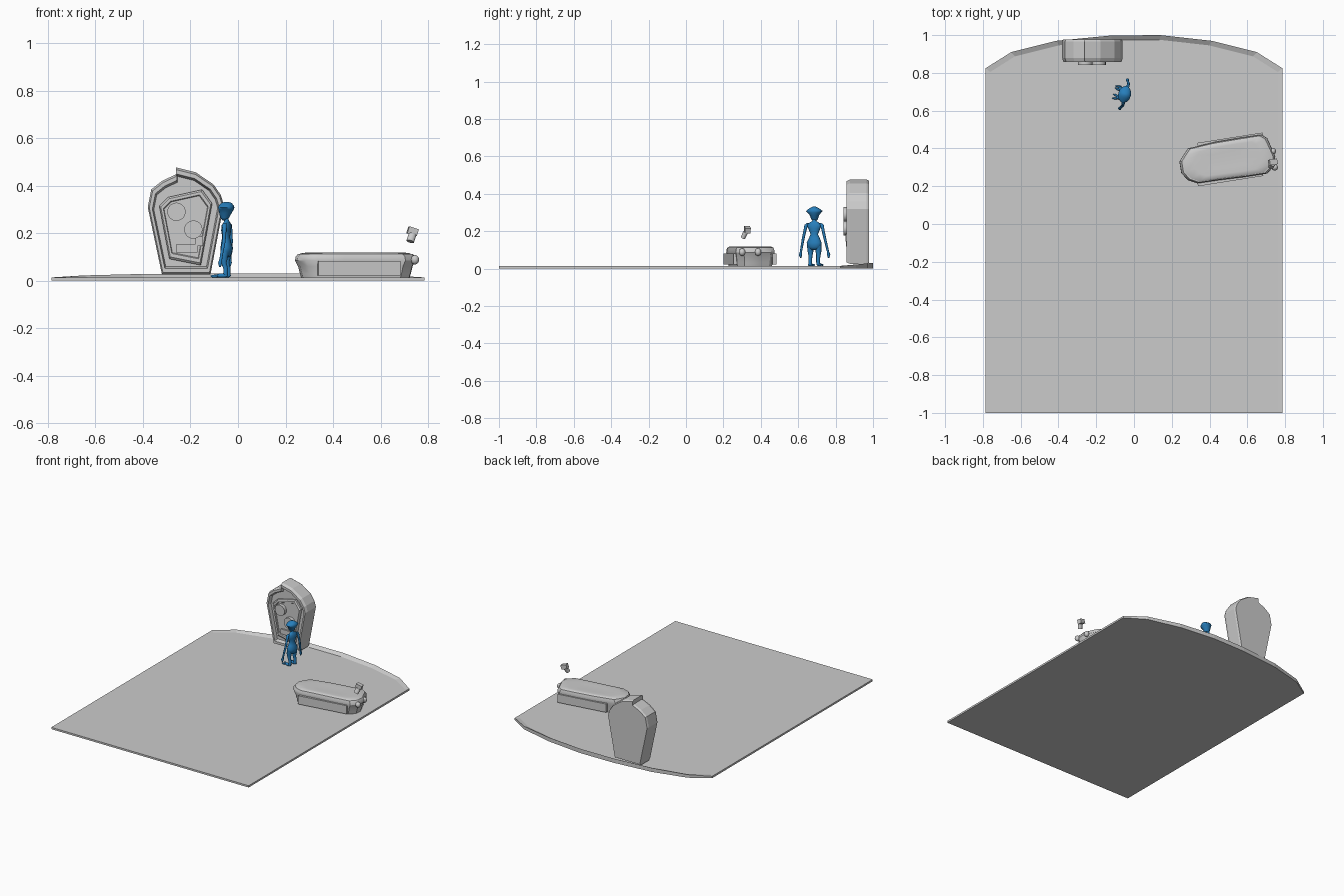
import bpy, bmesh, math
from mathutils import Vector, Matrix


def material(name, rgb):
    m = bpy.data.materials.new(name)
    m.diffuse_color = (*rgb, 1)
    return m


GREY = material("light_grey", (0.6, 0.6, 0.6))
BLUE = material("blue", (0.02, 0.21, 0.5))


def finish(bm, name, mat, smooth=None):
    bmesh.ops.recalc_face_normals(bm, faces=bm.faces)
    me = bpy.data.meshes.new(name)
    bm.to_mesh(me)
    bm.free()
    me.materials.append(mat)
    ob = bpy.data.objects.new(name, me)
    bpy.context.collection.objects.link(ob)
    if smooth:
        bpy.ops.object.select_all(action='DESELECT')
        ob.select_set(True)
        bpy.context.view_layer.objects.active = ob
        bpy.ops.object.shade_smooth_by_angle(angle=math.radians(smooth))
    return ob


def loft(name, rings, mat, smooth=None):
    """Skin closed rings of points and cap both ends."""
    bm = bmesh.new()
    vs = [[bm.verts.new(p) for p in r] for r in rings]
    n = len(vs[0])
    for a, b in zip(vs, vs[1:]):
        for i in range(n):
            j = (i + 1) % n
            bm.faces.new((a[i], a[j], b[j], b[i]))
    bm.faces.new(vs[0])
    bm.faces.new(vs[-1])
    return finish(bm, name, mat, smooth)


def solid(name, mat, loc, size, rot=(0, 0, 0), kind="box", smooth=None):
    bm = bmesh.new()
    if kind == "box":
        bmesh.ops.create_cube(bm, size=1)
    elif kind == "ball":
        bmesh.ops.create_uvsphere(bm, u_segments=12, v_segments=8, radius=0.5)
    else:
        bmesh.ops.create_cone(bm, cap_ends=True, segments=20, radius1=0.5, radius2=0.5, depth=1)
    bmesh.ops.scale(bm, vec=size, verts=bm.verts)
    r = Matrix.Rotation(rot[2], 4, 'Z') @ Matrix.Rotation(rot[1], 4, 'Y') @ Matrix.Rotation(rot[0], 4, 'X')
    bm.transform(Matrix.Translation(loc) @ r)
    return finish(bm, name, mat, smooth)


# Floor slab with arched back and a rim that lifts towards the back
half = [(0.785, -1), (0.785, 0.825), (0.65, 0.91), (0.41, 0.97), (0.13, 0.998)]
outer = half + [(-x, y) for x, y in reversed(half)]
outer[4], outer[5] = (0.14, 1.0), (-0.12, 0.998)
inner = [(x * 0.97, min(y, y * 0.975) if y > 0 else -0.985) for x, y in outer]
lip = lambda y: 0.013 + max(0, y - 0.82) * 0.1
loft("floor", [
    [(x, y, 0) for x, y in outer],
    [(x, y, lip(y)) for x, y in outer],
    [(x, y, 0.013) for x, y in inner]], GREY)

# Upright booth: coffin-like outline with a step at the crown
BOOTH = [(-0.32, 0.025), (-0.38, 0.31), (-0.365, 0.384), (-0.32, 0.42), (-0.262, 0.447),
         (-0.262, 0.477), (-0.178, 0.456), (-0.103, 0.405), (-0.072, 0.36), (-0.06, 0.32),
         (-0.116, 0.025)]
PANEL = [(-0.285, 0.10), (-0.325, 0.31), (-0.29, 0.345), (-0.155, 0.375), (-0.115, 0.32),
         (-0.16, 0.075)]


def scaled(outline, c, s, y):
    return [(c[0] + (x - c[0]) * s, y, c[1] + (z - c[1]) * s) for x, z in outline]


BC = (-0.22, 0.24)
loft("booth_shell", [scaled(BOOTH, BC, s, y) for s, y in (
    (0.97, 0.978), (1, 0.965), (1, 0.878), (0.96, 0.858), (0.88, 0.858), (0.84, 0.882))], GREY)
loft("booth_panel", [scaled(PANEL, BC, s, y) for s, y in (
    (1.06, 0.89), (1.06, 0.868), (1.0, 0.86), (0.9, 0.86), (0.87, 0.866))], GREY)
for name, x, z in (("upper_dial", -0.259, 0.29), ("lower_dial", -0.188, 0.215)):
    solid(name, GREY, (x, 0.856, z), (0.077, 0.077, 0.026), (math.pi / 2, 0, 0), "cyl", 30)
solid("panel_tray", GREY, (-0.215, 0.862, 0.135), (0.09, 0.014, 0.035))
solid("panel_switch", GREY, (-0.165, 0.86, 0.165), (0.03, 0.014, 0.04))

# Low bed: flared tub with a soft padded top
BED = [(0.24, 0.33), (0.265, 0.37), (0.285, 0.4), (0.43, 0.435), (0.56, 0.457), (0.675, 0.473),
       (0.705, 0.455), (0.73, 0.4), (0.748, 0.36), (0.745, 0.31), (0.705, 0.267), (0.58, 0.248),
       (0.45, 0.232), (0.335, 0.215), (0.285, 0.232), (0.25, 0.27)]
C = Vector((0.497, 0.345))


def bed_ring(s, z):
    ring = []
    for p in BED:
        q = C + (Vector(p) - C) * s
        ring.append((q.x, q.y, z))
    return ring


loft("bed_base", [bed_ring(*r) for r in (
    (0.9, 0.013), (0.92, 0.03), (0.95, 0.06), (1.0, 0.085), (0.99, 0.1), (0.95, 0.113))], GREY, 30)
loft("bed_mattress", [bed_ring(*r) for r in (
    (0.94, 0.1), (0.94, 0.111), (0.88, 0.117), (0.7, 0.119), (0.4, 0.117))], GREY, 40)
for name, y0 in (("front_side_rail", 0.238), ("back_side_rail", 0.446)):
    solid(name, GREY, (0.51, y0, 0.052), (0.35, 0.022, 0.06), (0, 0, math.radians(9)))
for i, (x, y) in enumerate(((0.735, 0.385), (0.745, 0.30))):
    solid("bed_end_knob_%d" % (i + 1), GREY, (x, y, 0.088), (0.035, 0.035, 0.04), kind="ball", smooth=60)

# Small floating lamp over the bed end
solid("lamp_head", GREY, (0.735, 0.328, 0.208), (0.042, 0.03, 0.03), (0, math.radians(18), 0.15))
solid("lamp_lens", GREY, (0.73, 0.312, 0.18), (0.033, 0.026, 0.035),
      (math.radians(-25), math.radians(18), 0), "cyl", 30)

# Standing figure, in its own forward / side / up frame
CENTRE = Vector((-0.05, 0.686, 0))
SIDE = Vector((0.26, 0.966, 0))
FWD = Vector((-0.966, 0.26, 0))
TURN = math.atan2(FWD.y, FWD.x)


def world(f, s, z):
    return CENTRE + FWD * f + SIDE * s + Vector((0, 0, z))


def body(name, sections, n=14):
    """Loft ellipses given as (forward, side, height, radius_f, radius_s)."""
    loft(name, [[world(f + rf * math.cos(a), s + rs * math.sin(a), z)
                 for a in [math.tau * i / n for i in range(n)]]
                for f, s, z, rf, rs in sections], BLUE, 60)


body("torso", [(0, 0, 0.1, 0.014, 0.022), (-0.002, 0, 0.115, 0.022, 0.036),
               (-0.003, 0, 0.138, 0.025, 0.041), (0, 0, 0.162, 0.02, 0.03),
               (0, 0, 0.184, 0.016, 0.02), (0, 0, 0.212, 0.02, 0.032),
               (-0.002, 0, 0.234, 0.018, 0.041), (-0.003, 0, 0.246, 0.012, 0.026),
               (-0.002, 0, 0.255, 0.009, 0.01), (0, 0, 0.27, 0.009, 0.01)])
body("head", [(0.006, 0, 0.254, 0.01, 0.01), (0.006, 0, 0.265, 0.019, 0.018),
              (0.003, 0, 0.285, 0.027, 0.025), (0, 0, 0.299, 0.032, 0.037),
              (0, 0, 0.308, 0.034, 0.045), (-0.001, 0, 0.317, 0.031, 0.034),
              (-0.002, 0, 0.327, 0.022, 0.018), (-0.002, 0, 0.332, 0.008, 0.006)])
for side, d in (("left", 1), ("right", -1)):
    body(side + "_arm", [(f, d * s, z, r, r) for f, s, z, r in (
        (-0.003, 0.034, 0.243, 0.007), (-0.004, 0.043, 0.234, 0.01), (-0.006, 0.05, 0.205, 0.008),
        (-0.006, 0.059, 0.165, 0.0075), (0, 0.069, 0.118, 0.0065), (0.003, 0.075, 0.09, 0.006),
        (0.005, 0.078, 0.075, 0.009), (0.006, 0.077, 0.058, 0.004))], 10)
    body(side + "_leg", [(f, d * s, z, r, r) for f, s, z, r in (
        (0, 0.02, 0.13, 0.019), (0.003, 0.022, 0.1, 0.017), (0.004, 0.022, 0.075, 0.012),
        (-0.004, 0.022, 0.05, 0.01), (-0.003, 0.022, 0.022, 0.01))], 10)
    solid(side + "_foot", BLUE, world(0.013, d * 0.024, 0.021), (0.056, 0.024, 0.018),
          (0, 0, TURN), "ball", 60)
    for k in (-1, 1):
        solid("%s_toe_%s" % (side, "inner" if k < 0 else "outer"), BLUE,
              world(0.042, d * 0.025 + k * 0.008, 0.019), (0.034, 0.011, 0.012),
              (0, 0, TURN + k * d * 0.2), "ball", 60)
